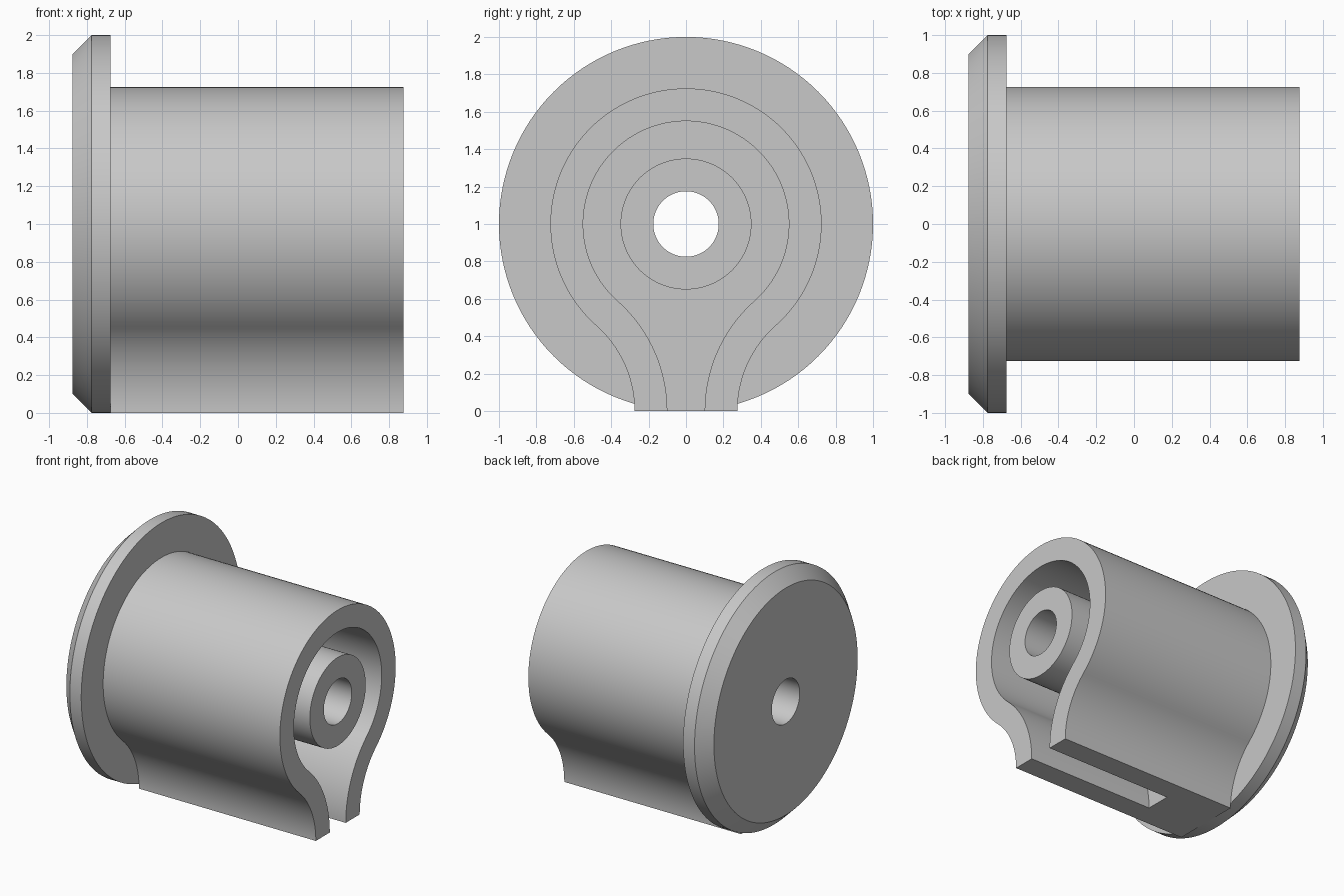
import bpy
import bmesh
from math import atan2, cos, sin, pi, hypot

if "Cube" in bpy.data.objects:
    bpy.data.objects.remove(bpy.data.objects["Cube"], do_unlink=True)

# Main dimensions (axis runs along x at height 1)
BACK, SHOULDER, FRONT = -0.875, -0.675, 0.875
CAVITY_FLOOR = -0.225
BORE, BOSS, INNER, OUTER = 0.175, 0.35, 0.55, 0.725
FOOT = 0.275                                   # half width of the foot
SEGMENTS = 128

# Centre of the concave flares, tangent to the barrel and vertical at the foot
FLARE_Y = FOOT + 0.611
FLARE_ANGLE = atan2(1, FLARE_Y)

gray = bpy.data.materials.new("plain gray")
gray.use_nodes = True
COLOUR = (0.58, 0.58, 0.58, 1)
gray.diffuse_color = COLOUR
gray.node_tree.nodes["Principled BSDF"].inputs["Base Color"].default_value = COLOUR


def finish(bm, name):
    bmesh.ops.recalc_face_normals(bm, faces=bm.faces)
    mesh = bpy.data.meshes.new(name)
    bm.to_mesh(mesh)
    bm.free()
    mesh.materials.append(gray)
    obj = bpy.data.objects.new(name, mesh)
    bpy.context.collection.objects.link(obj)
    return obj


def lathe(name, profile):
    """Turn a closed (x, radius) profile around the axis."""
    bm = bmesh.new()
    rings = []
    for i in range(SEGMENTS):
        a = 2 * pi * i / SEGMENTS
        rings.append([bm.verts.new((x, r * cos(a), 1 + r * sin(a))) for x, r in profile])
    n = len(profile)
    for i in range(SEGMENTS):
        a, b = rings[i], rings[(i + 1) % SEGMENTS]
        for j in range(n):
            k = (j + 1) % n
            bm.faces.new((a[j], a[k], b[k], b[j]))
    return finish(bm, name)


def prism(name, outline, x0, x1):
    """Extrude a (y, z) outline along x."""
    bm = bmesh.new()
    face = bm.faces.new([bm.verts.new((x0, y, z)) for y, z in outline])
    moved = bmesh.ops.extrude_face_region(bm, geom=[face])["geom"]
    verts = [v for v in moved if isinstance(v, bmesh.types.BMVert)]
    bmesh.ops.translate(bm, verts=verts, vec=(x1 - x0, 0, 0))
    return finish(bm, name)


def keyhole(radius, drop=0):
    """Barrel circle flowing through two concave flares into a narrow foot."""
    flare = hypot(FLARE_Y, 1) - radius
    half = [(FLARE_Y - flare, -drop)] if drop else []
    for i in range(24):
        t = FLARE_ANGLE * i / 24
        half.append((FLARE_Y - flare * cos(t), flare * sin(t)))
    for i in range(48):
        t = -FLARE_ANGLE + (pi / 2 + FLARE_ANGLE) * i / 48
        half.append((radius * cos(t), 1 + radius * sin(t)))
    return half + [(0, 1 + radius)] + [(-y, z) for y, z in reversed(half)]


def circle(radius):
    return [(radius * cos(2 * pi * i / SEGMENTS), 1 + radius * sin(2 * pi * i / SEGMENTS))
            for i in range(SEGMENTS)]


def cut(obj, cutters):
    for cutter in cutters:
        cutter.hide_render = True
        mod = obj.modifiers.new("cut", "BOOLEAN")
        mod.operation = "DIFFERENCE"
        mod.solver = "EXACT"
        mod.object = cutter
    graph = bpy.context.evaluated_depsgraph_get()
    mesh = bpy.data.meshes.new_from_object(obj.evaluated_get(graph))
    obj.modifiers.clear()
    obj.data = mesh
    for cutter in cutters:
        bpy.data.objects.remove(cutter, do_unlink=True)


# Chamfered flange with the bore through it
flange = lathe("flange", [(BACK, BORE), (BACK, 0.9), (BACK + 0.1, 1),
                          (SHOULDER, 1), (SHOULDER, BORE)])

# Housing with its slotted cavity and bore
housing = prism("housing", keyhole(OUTER), SHOULDER, FRONT)
cut(housing, [prism("cavity_cutter", keyhole(INNER, 0.2), CAVITY_FLOOR, 1.2),
              prism("bore_cutter", circle(BORE), -1.2, 0)])

# Central tube standing on the cavity floor
boss = lathe("center_tube", [(CAVITY_FLOOR, BORE), (CAVITY_FLOOR, BOSS),
                             (FRONT, BOSS), (FRONT, BORE)])

# Smooth curves, crisp edges
bpy.ops.object.select_all(action="DESELECT")
for part in (flange, housing, boss):
    part.select_set(True)
bpy.context.view_layer.objects.active = housing
bpy.ops.object.shade_smooth_by_angle(angle=pi / 6)
